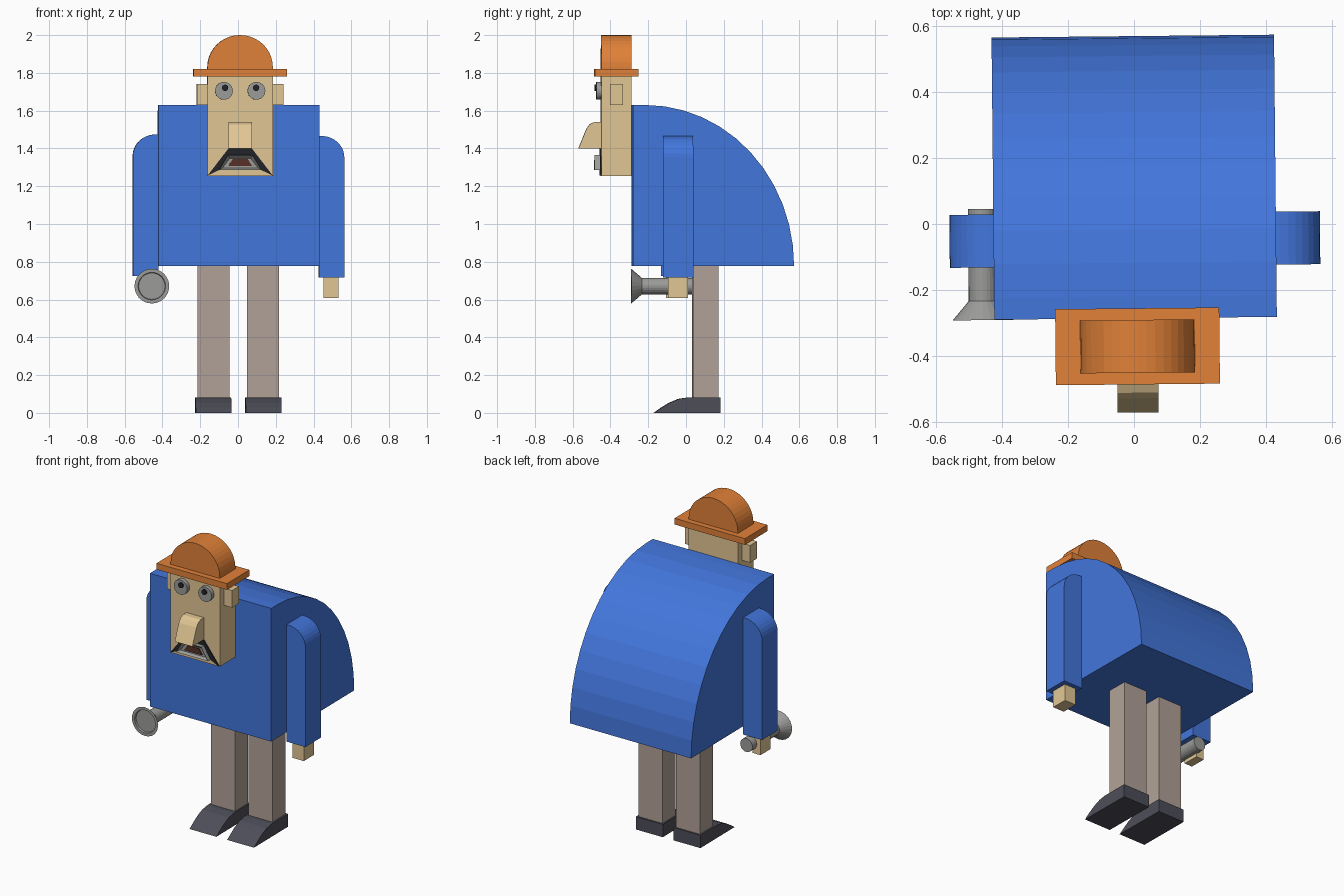
import bpy, bmesh
from math import sin, cos, pi, radians
from mathutils import Matrix

if "Cube" in bpy.data.objects:
    bpy.data.objects.remove(bpy.data.objects["Cube"])

TURN = Matrix.Translation((0.002, 0, 0)) @ Matrix.Rotation(0.01, 4, 'Z')   # slight turn
CX = 0.005                                                                # head centre line


def mat(name, r, g, b):
    m = bpy.data.materials.new(name)
    m.diffuse_color = (r, g, b, 1)
    m.use_nodes = True
    m.node_tree.nodes["Principled BSDF"].inputs["Base Color"].default_value = m.diffuse_color
    return m


BLUE = mat("blue_cloth", 0.055, 0.18, 0.71)
ORANGE = mat("orange_hat", 0.75, 0.22, 0.04)
SKIN = mat("skin", 0.76, 0.57, 0.30)
TROUSER = mat("trouser", 0.44, 0.36, 0.31)
SHOE = mat("shoe", 0.075, 0.075, 0.10)
DARK = mat("dark_hair", 0.015, 0.017, 0.02)
MOUTH = mat("mouth", 0.10, 0.03, 0.02)
GREY = mat("dull_grey", 0.33, 0.33, 0.32)


def finish(name, bm, material):
    bmesh.ops.recalc_face_normals(bm, faces=bm.faces)
    bm.transform(TURN)
    me = bpy.data.meshes.new(name)
    bm.to_mesh(me)
    bm.free()
    ob = bpy.data.objects.new(name, me)
    bpy.context.collection.objects.link(ob)
    me.materials.append(material)
    return ob


def prism(name, pts, axis, lo, hi, material, inset=0, depth=0):
    """Extrude a profile along X (points are y,z) or Y (points are x,z);
    optionally sink an inset panel into the low end."""
    bm = bmesh.new()
    place = (lambda u, v, w: (w, u, v)) if axis == 'X' else (lambda u, v, w: (u, w, v))
    a = [bm.verts.new(place(u, v, lo)) for u, v in pts]
    b = [bm.verts.new(place(u, v, hi)) for u, v in pts]
    front = bm.faces.new(a)
    bm.faces.new(b[::-1])
    for i in range(len(a)):
        j = (i + 1) % len(a)
        bm.faces.new((a[j], a[i], b[i], b[j]))
    bmesh.ops.recalc_face_normals(bm, faces=bm.faces)
    if inset:
        bmesh.ops.inset_region(bm, faces=[front], thickness=inset, depth=-depth)
    return finish(name, bm, material)


def box(name, x, y, z, material):
    x = sorted(x)
    return prism(name, [(x[0], z[0]), (x[1], z[0]), (x[1], z[1]), (x[0], z[1])],
                 'Y', y[0], y[1], material)


def arc(cx, cy, rx, ry, a0, a1, n):
    return [(cx + rx * cos(radians(a0 + (a1 - a0) * i / n)),
             cy + ry * sin(radians(a0 + (a1 - a0) * i / n))) for i in range(n + 1)]


def disc(name, x, z, r, y0, y1, material, n=24):
    return prism(name, arc(x, z, r, r, 0, 360, n)[:-1], 'Y', y0, y1, material)


# Quarter-round hunched torso
prism("torso", [(-0.285, 1.63), (-0.285, 0.777)]
      + arc(-0.22, 0.777, 0.788, 0.853, 0, 90, 12), 'X', -0.427, 0.427, BLUE)

# Head, nose, hat
box("head", (CX - 0.173, CX + 0.173), (-0.45, -0.29), (1.255, 1.78), SKIN)
prism("nose", [(-0.45, 1.40), (-0.57, 1.40), (-0.527, 1.505), (-0.51, 1.528),
               (-0.485, 1.54), (-0.45, 1.54)], 'X', CX - 0.062, CX + 0.062, SKIN)
box("hat_brim", (CX - 0.248, CX + 0.248), (-0.485, -0.255), (1.78, 1.82), ORANGE)
prism("hat_dome", [(CX + 0.173, 1.815)] + arc(CX, 1.83, 0.173, 0.17, 0, 180, 20)
      + [(CX - 0.173, 1.815)], 'Y', -0.45, -0.29, ORANGE)

# Moustache band, lips and mouth
prism("moustache", [(CX - 0.172, 1.257), (CX - 0.062, 1.40), (CX + 0.062, 1.40),
                    (CX + 0.172, 1.257), (CX + 0.108, 1.287), (CX + 0.064, 1.357),
                    (CX - 0.064, 1.357), (CX - 0.108, 1.287)], 'Y', -0.457, -0.449, DARK)
prism("lips", [(CX - 0.112, 1.287), (CX + 0.112, 1.287),
               (CX + 0.065, 1.365), (CX - 0.065, 1.365)], 'Y', -0.485, -0.445, GREY, 0.02, 0.02)
prism("mouth", [(CX - 0.063, 1.307), (CX + 0.063, 1.307),
                (CX + 0.04, 1.343), (CX - 0.04, 1.343)], 'Y', -0.472, -0.46, MOUTH)

# Mirrored parts
for s, side in ((-1, "left"), (1, "right")):
    disc(side + "_eye", CX + s * 0.086, 1.705, 0.047, -0.476, -0.45, GREY)
    disc(side + "_pupil", CX + 0.002 + s * 0.082, 1.721, 0.017, -0.484, -0.47, DARK, 16)
    box(side + "_ear", (CX + s * 0.17, CX + s * 0.229), (-0.405, -0.335), (1.63, 1.74), SKIN)
    # sleeve with rounded shoulder, right one hanging a touch lower
    dz = -0.004 * s
    prism(side + "_arm", [(s * u, v + dz) for u, v in
          [(0.425, 0.72), (0.56, 0.72)] + arc(0.44, 1.355, 0.12, 0.115, 0, 90, 8)
          + [(0.425, 1.47)]], 'Y', -0.127, 0.033, BLUE)
    box(side + "_hand", (s * (0.475 if s < 0 else 0.45), s * 0.53),
        (-0.10, 0.005), (0.608, 0.73), SKIN)
    box(side + "_leg", (s * 0.047, s * 0.216), (0.035, 0.17), (0.075, 0.78), TROUSER)
    prism(side + "_shoe", [(0.18, 0), (0.18, 0.082), (0.01, 0.082), (-0.04, 0.074),
                           (-0.09, 0.053), (-0.135, 0.025), (-0.17, 0)],
          'X', *sorted((s * 0.038, s * 0.227)), SHOE)

# Torch: lathed handle, flared head and sunken lens
bm = bmesh.new()
N, rings = 24, []
for y, r in [(0.05, 0.043), (-0.228, 0.043), (-0.286, 0.092), (-0.286, 0.073), (-0.275, 0.07)]:
    rings.append([bm.verts.new((-0.461 + r * cos(2 * pi * i / N), y,
                                0.671 + r * sin(2 * pi * i / N))) for i in range(N)])
for a, b in zip(rings, rings[1:]):
    for i in range(N):
        bm.faces.new((a[i], a[(i + 1) % N], b[(i + 1) % N], b[i]))
bm.faces.new(rings[0])
bm.faces.new(rings[-1])
finish("torch", bm, GREY)
